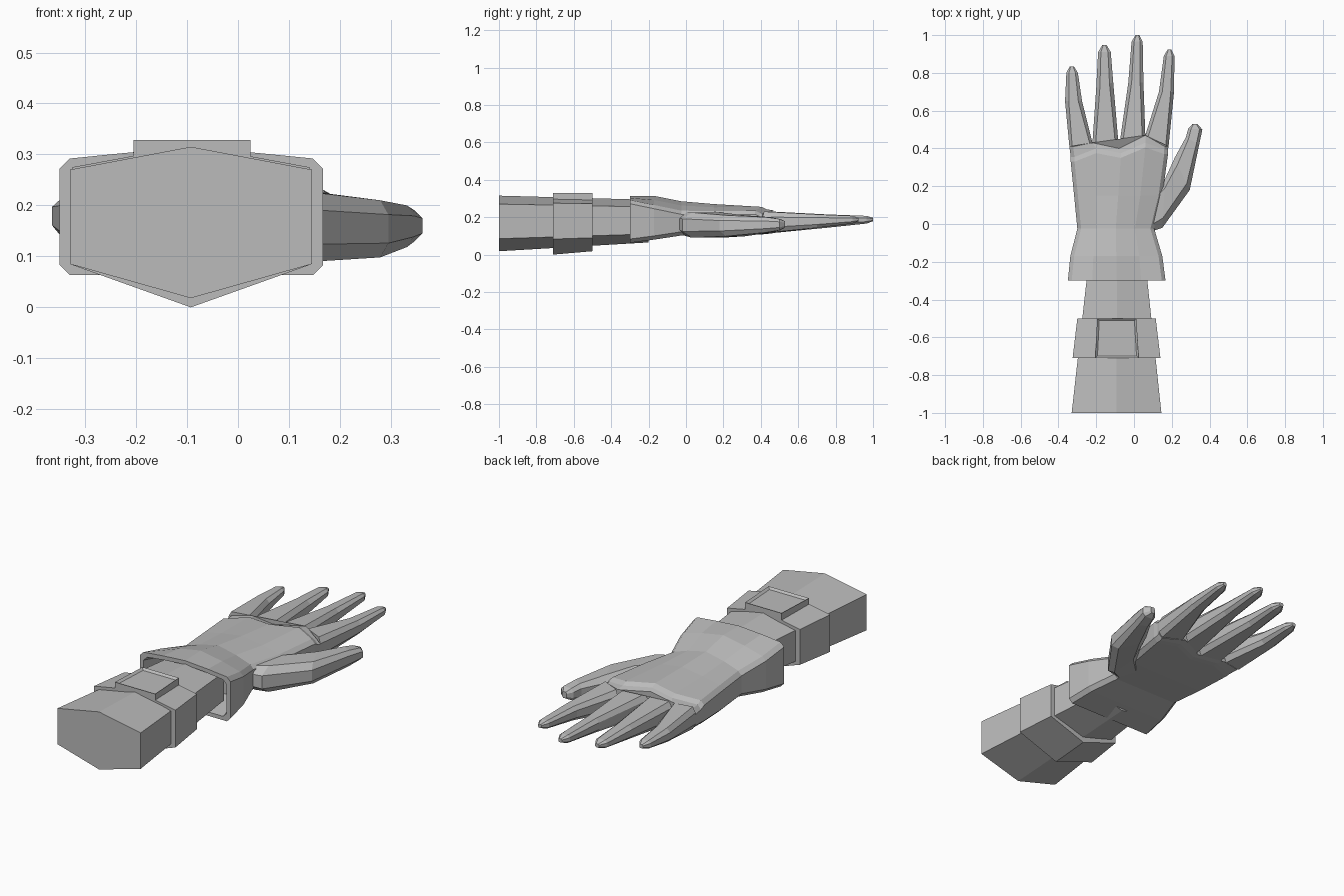
import bpy
import bmesh

cube = bpy.data.objects.get("Cube")
if cube:
    bpy.data.objects.remove(cube)

grey = bpy.data.materials.new("plain_grey")
grey.use_nodes = True
GREY = (0.5, 0.5, 0.5, 1)
grey.diffuse_color = GREY
grey.node_tree.nodes["Principled BSDF"].inputs["Base Color"].default_value = GREY


def loft(name, rings, finish=None):
    """Skin a row of equal rings and cap both ends."""
    bm = bmesh.new()
    rows = [[bm.verts.new(p) for p in ring] for ring in rings]
    n = len(rows[0])
    for a, b in zip(rows, rows[1:]):
        for i in range(n):
            j = (i + 1) % n
            bm.faces.new((a[i], a[j], b[j], b[i]))
    bm.faces.new(rows[0])
    bm.faces.new(rows[-1])
    bmesh.ops.recalc_face_normals(bm, faces=bm.faces)
    if finish:
        finish(bm)
    mesh = bpy.data.meshes.new(name)
    bm.to_mesh(mesh)
    bm.free()
    mesh.materials.append(grey)
    obj = bpy.data.objects.new(name, mesh)
    bpy.context.collection.objects.link(obj)
    return obj


def hex_ring(y, x0, x1, low, side_low, side_high, high):
    """Six-sided arm section with a ridge above and below."""
    mid = (x0 + x1) / 2
    return [(x0, y, side_low), (mid, y, low), (x1, y, side_low),
            (x1, y, side_high), (mid, y, high), (x0, y, side_high)]


def hand_ring(xs, ys, tops, low, inset=0.02, drop=0.02):
    """Hand section: a row of columns with bevelled outer edges."""
    cols = list(zip(xs, ys))
    cx = [xs[0] + inset, *xs[1:-1], xs[-1] - inset]
    top = [(x, y, z) for x, y, z in zip(cx, ys, tops)]
    bottom = [(x, y, low) for x, y in zip(cx, ys)]
    (lx, ly), (rx, ry) = cols[0], cols[-1]
    right = [(rx, ry, tops[-1] - drop), (rx, ry, low + drop)]
    left = [(lx, ly, low + drop), (lx, ly, tops[0] - drop)]
    return top + right + bottom[::-1] + left


def even_ring(y, x0, x1, edge, mid, low):
    """Straight hand section, domed towards its middle."""
    xs = [x0 + (x1 - x0) * i / 4 for i in range(5)]
    shoulder = edge + (mid - edge) * 0.55
    return hand_ring(xs, [y] * 5, [edge, shoulder, mid, shoulder, edge], low)


def digit_ring(left, right, low, high, bevel=0.2):
    """Eight-sided finger section spanning two plan points."""
    steps = [(bevel, 1), (1 - bevel, 1), (1, 0.75), (1, 0.25),
             (1 - bevel, 0), (bevel, 0), (0, 0.25), (0, 0.75)]
    return [(left[0] + (right[0] - left[0]) * t,
             left[1] + (right[1] - left[1]) * t,
             low + (high - low) * h) for t, h in steps]


# Forearm and wrist strap
loft("forearm", [hex_ring(-1, -0.33, 0.145, 0.018, 0.085, 0.27, 0.315),
                 hex_ring(-0.2, -0.24, 0.06, 0.065, 0.11, 0.255, 0.293)])
loft("strap", [hex_ring(-0.71, -0.325, 0.14, 0, 0.083, 0.275, 0.318),
               hex_ring(-0.5, -0.3, 0.115, 0.018, 0.09, 0.272, 0.312)])


# Raised device with a sunken screen
def sink_screen(bm):
    bm.normal_update()
    top = [f for f in bm.faces if f.normal.z > 0.9]
    bmesh.ops.inset_region(bm, faces=top, thickness=0.016)
    bmesh.ops.translate(bm, vec=(0, 0, -0.01),
                        verts=list({v for f in top for v in f.verts}))


loft("wrist_device",
     [[(x0, y, 0.27), (x1, y, 0.27), (x1, y, 0.328), (x0, y, 0.328)]
      for y, x0, x1 in [(-0.71, -0.205, 0.025), (-0.5, -0.195, 0.013)]],
     sink_screen)

# Glove: hollow cuff, wrist, palm and stepped knuckle line
knuckle_x = [-0.335, -0.2, -0.07, 0.06, 0.18]
knuckle_y = [0.33, 0.375, 0.35, 0.405, 0.37]
knuckle_z = [0.228, 0.25, 0.258, 0.255, 0.235]
web_x = [-0.342, -0.22, -0.08, 0.06, 0.183]
web_y = [0.41, 0.43, 0.4, 0.47, 0.41]
loft("glove", [
    even_ring(-0.13, -0.3, 0.115, 0.24, 0.285, 0.105),
    even_ring(-0.3, -0.328, 0.145, 0.272, 0.292, 0.083),
    even_ring(-0.3, -0.35, 0.167, 0.292, 0.312, 0.063),
    even_ring(-0.17, -0.337, 0.15, 0.265, 0.314, 0.08),
    even_ring(-0.025, -0.3, 0.107, 0.235, 0.285, 0.102),
    even_ring(0.15, -0.317, 0.15, 0.232, 0.27, 0.1),
    hand_ring(knuckle_x, knuckle_y, knuckle_z, 0.108),
    hand_ring(knuckle_x, [y + 0.025 for y in knuckle_y],
              [z - 0.013 for z in knuckle_z], 0.11),
    hand_ring(web_x, web_y, [0.213, 0.232, 0.236, 0.236, 0.22], 0.115),
])

# Fingers: plan points of the left edge and right edge, root to tip
fingers = {
    "little_finger": ([(-0.342, 0.41), (-0.365, 0.65), (-0.358, 0.8), (-0.34, 0.835)],
                      [(-0.22, 0.43), (-0.275, 0.65), (-0.297, 0.8), (-0.318, 0.835)]),
    "ring_finger": ([(-0.22, 0.43), (-0.2, 0.72), (-0.19, 0.91), (-0.168, 0.947)],
                    [(-0.08, 0.4), (-0.11, 0.75), (-0.123, 0.91), (-0.145, 0.947)]),
    "middle_finger": ([(-0.08, 0.4), (-0.03, 0.75), (-0.013, 0.965), (0.008, 1)],
                      [(0.06, 0.47), (0.05, 0.75), (0.046, 0.965), (0.028, 1)]),
    "index_finger": ([(0.06, 0.47), (0.132, 0.7), (0.158, 0.89), (0.178, 0.923)],
                     [(0.183, 0.41), (0.212, 0.7), (0.214, 0.89), (0.198, 0.923)]),
}
heights = [(0.115, 0.23), (0.143, 0.215), (0.166, 0.207), (0.178, 0.197)]
for name, (left, right) in fingers.items():
    loft(name, [digit_ring(a, b, lo, hi, 0.12 if i == 0 else 0.22)
                for i, (a, b, (lo, hi)) in enumerate(zip(left, right, heights))])

# Thumb, rooted inside the palm
loft("thumb", [digit_ring(*section) for section in [
    ((0.05, 0.12), (0.105, -0.035), 0.1, 0.225),
    ((0.165, 0.24), (0.15, -0.02), 0.09, 0.225),
    ((0.215, 0.35), (0.295, 0.18), 0.098, 0.21),
    ((0.275, 0.46), (0.345, 0.42), 0.118, 0.2),
    ((0.287, 0.505), (0.362, 0.5), 0.13, 0.19),
    ((0.31, 0.53), (0.335, 0.53), 0.145, 0.178)]])
